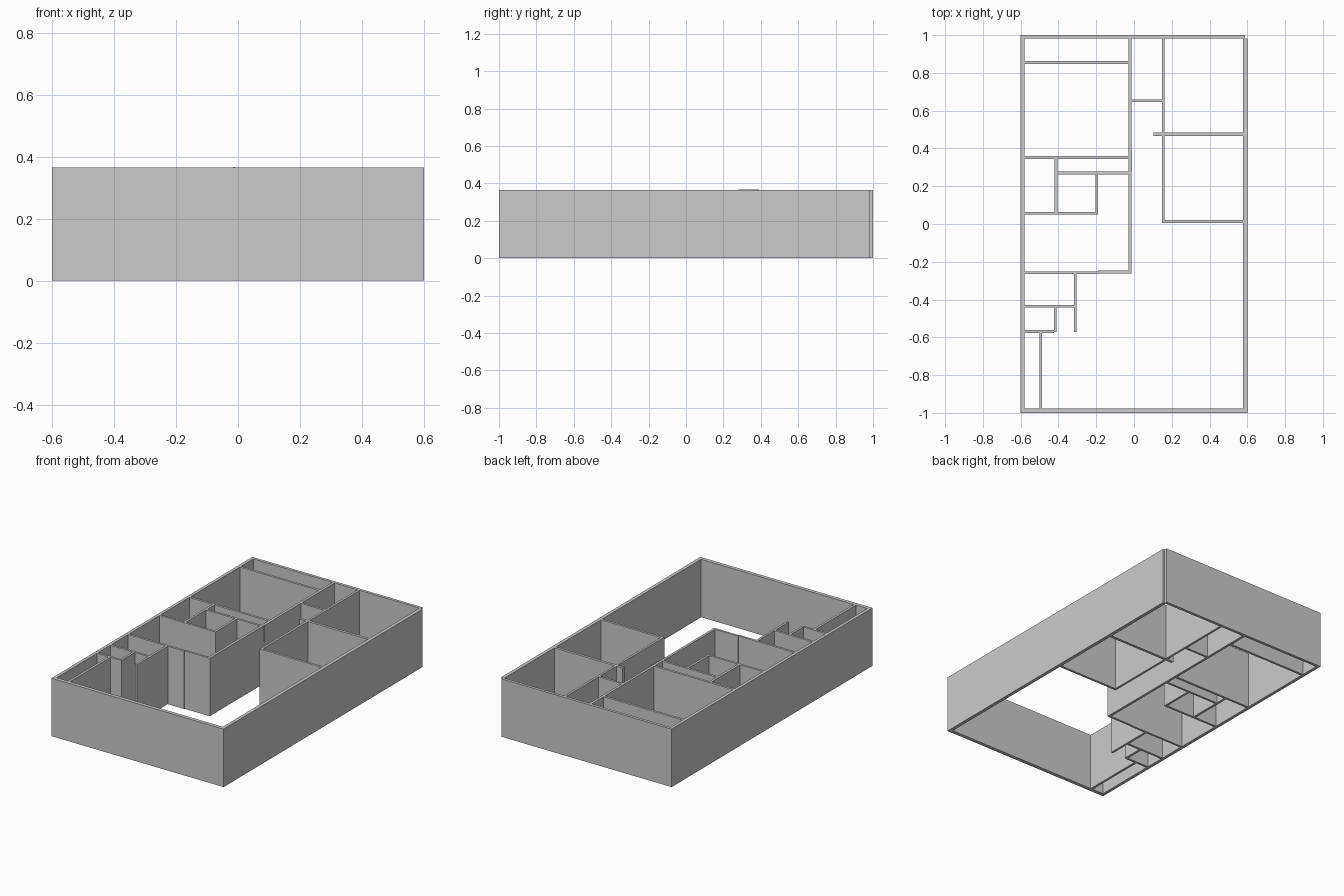
import bpy

H = 0.365


def wall(name, x0, x1, y0, y1, z0=0.0, z1=H):
    """Axis-aligned box given by its extents."""
    bpy.ops.mesh.primitive_cube_add(size=1)
    ob = bpy.context.object
    ob.name = ob.data.name = name
    for v in ob.data.vertices:
        v.co.x = x1 if v.co.x > 0 else x0
        v.co.y = y1 if v.co.y > 0 else y0
        v.co.z = z1 if v.co.z > 0 else z0
    return ob


# Outer shell, with the small notch at the back right corner
wall("left_outer_wall", -0.60, -0.58, -1.0, 1.0)
wall("front_outer_wall", -0.58, 0.578, -1.0, -0.977)
wall("right_outer_wall", 0.578, 0.60, -1.0, 0.982)
wall("back_outer_wall", -0.58, 0.587, 0.982, 1.0)

# Long hallway wall, and the thin raised panel over its doorway
wall("hall_wall", -0.030, -0.014, -0.247, 0.982)
wall("door_head_panel", -0.014, -0.010, 0.28, 0.39, 0.26, 0.367)

# Left rear rooms
wall("rear_closet_wall", -0.58, -0.030, 0.847, 0.862)
wall("bedroom_wall", -0.58, -0.030, 0.345, 0.360)
wall("bath_rear_wall", -0.406, -0.030, 0.263, 0.277)
wall("bath_left_wall", -0.421, -0.406, 0.063, 0.345)
wall("bath_right_wall", -0.205, -0.191, 0.063, 0.263)
wall("bath_front_wall", -0.58, -0.191, 0.049, 0.063)

# Left front rooms
wall("middle_wall_left", -0.58, -0.190, -0.265, -0.251)
wall("middle_wall_right", -0.190, -0.014, -0.261, -0.247)
wall("entry_wall", -0.318, -0.304, -0.572, -0.265)
wall("pantry_rear_wall", -0.58, -0.318, -0.442, -0.428)
wall("pantry_right_wall", -0.424, -0.410, -0.572, -0.442)
wall("pantry_front_wall", -0.58, -0.424, -0.576, -0.562)
wall("front_closet_wall", -0.501, -0.486, -0.977, -0.576)

# Right rear rooms
wall("right_rooms_wall", 0.147, 0.161, 0.006, 0.982)
wall("hall_end_wall", -0.014, 0.147, 0.646, 0.660)
wall("right_divider_wall", 0.161, 0.578, 0.467, 0.484)
wall("right_divider_stub", 0.103, 0.147, 0.467, 0.484)
wall("right_front_wall", 0.161, 0.578, 0.006, 0.021)
